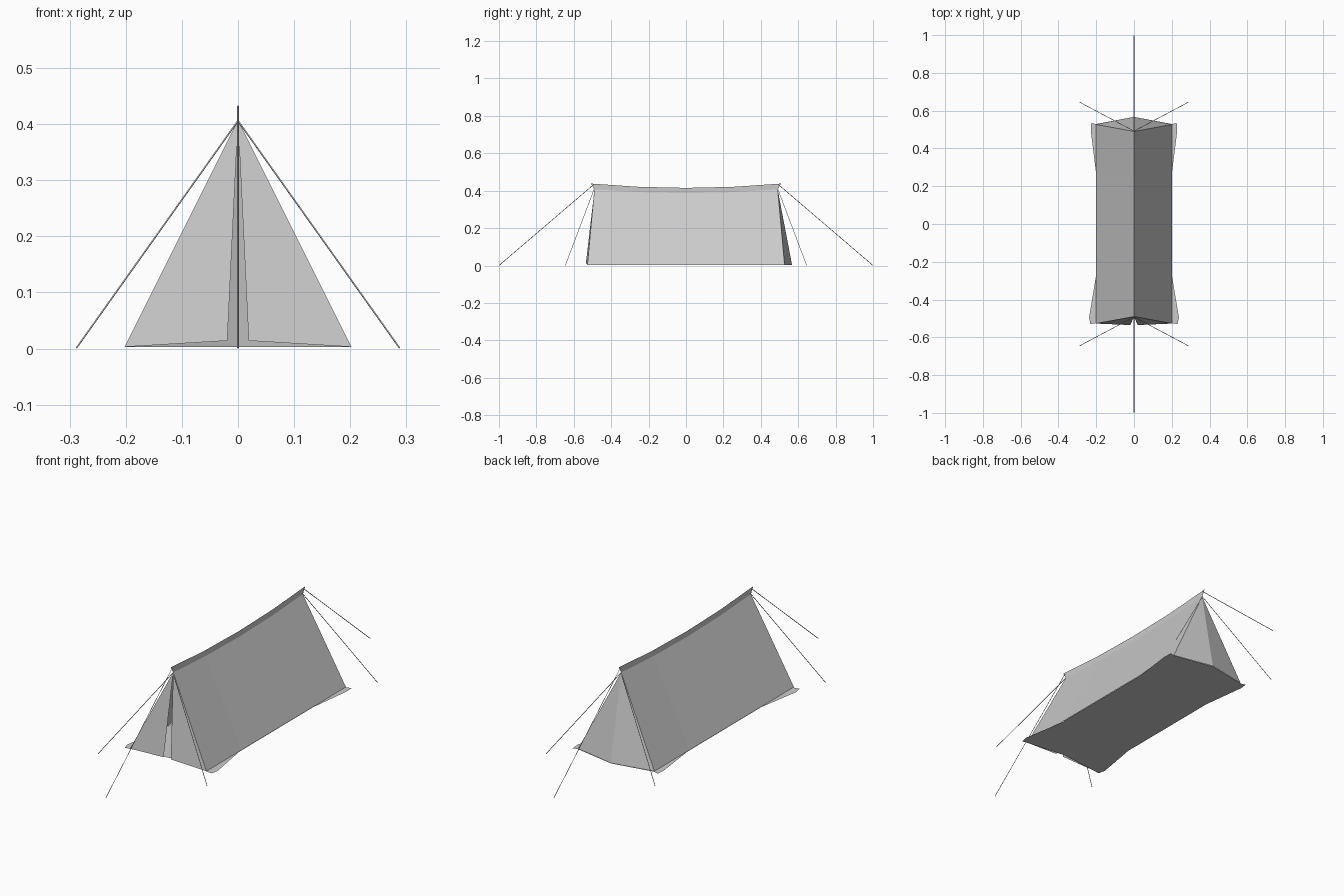
import bpy
from mathutils import Vector

if "Cube" in bpy.data.objects:
    bpy.data.objects.remove(bpy.data.objects["Cube"])


def sheet(name, verts, faces):
    me = bpy.data.meshes.new(name)
    me.from_pydata(verts, [], faces)
    me.update()
    ob = bpy.data.objects.new(name, me)
    bpy.context.collection.objects.link(ob)
    return ob


def strip(name, top, bottom):
    # row of quads between two matching edge lines
    n = len(top)
    faces = [(n + i, n + i + 1, i + 1, i) for i in range(n - 1)]
    return sheet(name, top + bottom, faces)


def rope(name, a, b, r=0.0015):
    a, b = Vector(a), Vector(b)
    d = b - a
    bpy.ops.mesh.primitive_cylinder_add(vertices=4, radius=r, depth=d.length,
                                        location=(a + b) / 2)
    ob = bpy.context.object
    ob.name = name
    ob.rotation_euler = d.to_track_quat('Z', 'Y').to_euler()


STEPS = (-1, -0.5, 0, 0.5, 1)


def ridge(half, low, sag):
    # sagging line along the tent
    return [(0, half * t, low + sag * t * t) for t in STEPS]


# sloping roof walls
seam = ridge(0.49, 0.387, 0.02)
for side, s in (("left", -1), ("right", 1)):
    base = [(0.202 * s, 0.527 * t, 0.003) for t in STEPS]
    if s > 0:
        strip("wall_" + side, seam, base)
    else:
        strip("wall_" + side, seam[::-1], base[::-1])

# upright hem along the ridge
strip("ridge_hem", ridge(0.508, 0.415, 0.023), seam)

# bulging back panel
sheet("back_panel",
      [(-0.202, 0.527, 0.003), (0, 0.567, 0.003), (0.202, 0.527, 0.003), (0, 0.49, 0.407)],
      [(1, 0, 3), (2, 1, 3)])

# front door flaps, slightly parted
for side, s in (("left", -1), ("right", 1)):
    face = (0, 1, 2, 3) if s < 0 else (3, 2, 1, 0)
    sheet("door_" + side,
          [(0.202 * s, -0.527, 0.003), (0.019 * s, -0.535, 0.014),
           (0.002 * s, -0.494, 0.365), (0, -0.49, 0.407)], [face])

# groundsheet with splayed corners
half = [(0, -0.503), (0.202, -0.525), (0.23, -0.53), (0.238, -0.495), (0.202, -0.28),
        (0.202, 0.28), (0.229, 0.495), (0.226, 0.535), (0.202, 0.529), (0, 0.567)]
outline = half + [(-x, y) for x, y in half[-2:0:-1]]
sheet("groundsheet", [(x, y, 0.001) for x, y in outline],
      [tuple(reversed(range(len(outline))))])

# guy ropes at both ends
for end, e in (("front", -1), ("back", 1)):
    rope(end + "_ridge_rope", (0, 0.495 * e, 0.432), (0, 0.999 * e, 0.001))
    for side, s in (("left", -1), ("right", 1)):
        rope(f"{end}_{side}_rope", (0, 0.492 * e, 0.406), (0.288 * s, 0.645 * e, 0.001))
